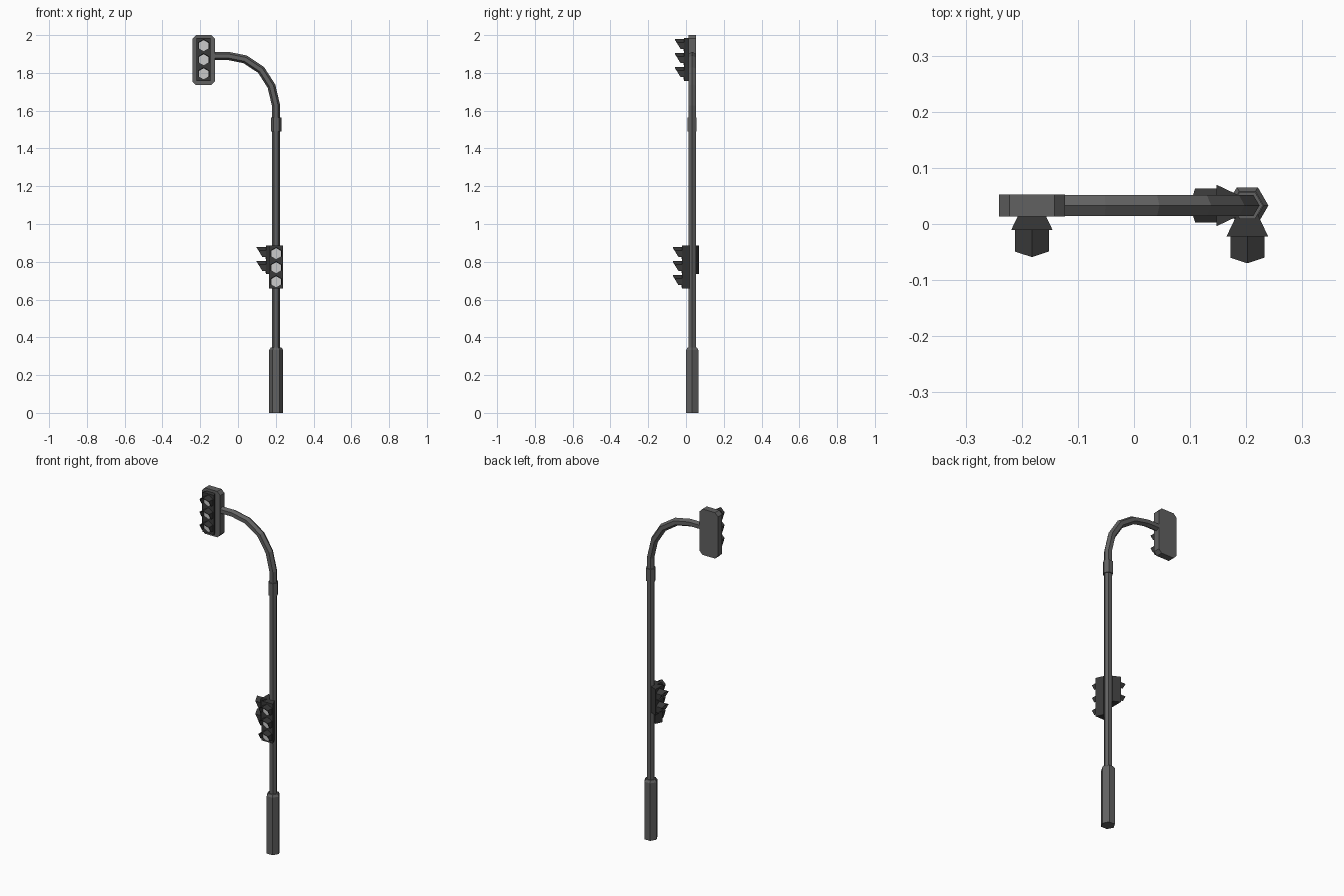
import bpy, bmesh
from math import sin, cos, pi, radians
from mathutils import Vector

if "Cube" in bpy.data.objects:
    bpy.data.objects.remove(bpy.data.objects["Cube"])

CY = 0.033   # y of the pole axis
PX = 0.202   # x of the pole axis


def material(name, v):
    m = bpy.data.materials.new(name)
    m.diffuse_color = (v, v, v, 1)
    m.use_nodes = True
    m.node_tree.nodes["Principled BSDF"].inputs["Base Color"].default_value = m.diffuse_color
    return m


STEEL = material("steel", 0.12)
DARK = material("dark_housing", 0.04)
LENS = material("lens", 0.55)


def finish(name, bm, mat, loc=(0, 0, 0), rot=0):
    bmesh.ops.recalc_face_normals(bm, faces=bm.faces)
    me = bpy.data.meshes.new(name)
    bm.to_mesh(me)
    bm.free()
    me.materials.append(mat)
    ob = bpy.data.objects.new(name, me)
    ob.location = loc
    ob.rotation_euler.z = radians(rot)
    bpy.context.collection.objects.link(ob)
    return ob


def skin(bm, rings):
    """Bridge equal rings of points and cap both ends."""
    vs = [[bm.verts.new(p) for p in r] for r in rings]
    n = len(vs[0])
    for a, b in zip(vs, vs[1:]):
        for i in range(n):
            j = (i + 1) % n
            bm.faces.new((a[i], a[j], b[j], b[i]))
    bm.faces.new(vs[0])
    bm.faces.new(vs[-1])


def hex_sweep(name, path):
    """Six-sided mitred tube along (x, z, radius) points at y = CY."""
    pts = [Vector((x, 0, z)) for x, z, r in path]
    rings = []
    for i, p in enumerate(pts):
        d0 = (p - pts[max(i - 1, 0)]).normalized()
        d1 = (pts[min(i + 1, len(pts) - 1)] - p).normalized()
        t = (d0 + d1).normalized()
        ref = d1 if d1.length else d0
        r = path[i][2]
        side = Vector((t.z, 0, -t.x)) / t.dot(ref)
        rings.append([p + side * r * cos(k * pi / 3)
                      + Vector((0, CY + r * sin(k * pi / 3), 0)) for k in range(6)])
    bm = bmesh.new()
    skin(bm, rings)
    return finish(name, bm, STEEL)


def prism(name, outline, z0, z1, mat, loc, rot=0):
    bm = bmesh.new()
    skin(bm, [[(x, y, z) for x, y in outline] for z in (z0, z1)])
    return finish(name, bm, mat, loc, rot)


def signal(name, loc, count, top, bottom, rot=0):
    """Tapered housing with hooded hexagonal lamps; loc is the top lamp centre."""
    prism(name + "_housing", [(-.037, 0), (.037, 0), (.018, .04), (-.018, .04)],
          bottom, top, DARK, loc, rot)
    lenses, hoods = bmesh.new(), bmesh.new()
    for n in range(count):
        z = -0.0745 * n
        # flat lens
        skin(lenses, [[(.029 * sin(k * pi / 3), y, z + .029 * cos(k * pi / 3))
                       for k in range(6)] for y in (.002, -.002)])
        # hood over the five upper corners, cut on a slant
        rings = []
        for k, d in zip(range(-2, 3), (.018, .038, .048, .038, .018)):
            s, c = sin(k * pi / 3), cos(k * pi / 3)
            rings.append([(r * s, y, z + r * c) for r, y in
                          ((.035, .002), (.035, -d), (.031, -d), (.031, .002))])
        skin(hoods, rings)
    finish(name + "_lenses", lenses, LENS, loc, rot)
    finish(name + "_hoods", hoods, DARK, loc, rot)


# Post, collar and curved arm
hex_sweep("post_base", [(PX, 0, .0375), (PX, .332, .0375), (PX, .345, .029)])
hex_sweep("collar", [(PX, 1.49, .0275), (PX, 1.563, .0275)])
hex_sweep("pole_and_arm", [(PX, .34, .0215), (PX, 1.625, .0215), (.177, 1.73, .0215),
                           (.122, 1.816, .0215), (.037, 1.872, .0215),
                           (-.053, 1.89, .0215), (-.15, 1.89, .0215)])

# Back board of the overhead signal: rectangle with cut corners
w, h, c = .059, .1325, .019
bm = bmesh.new()
outline = [(w, h - c), (w - c, h), (c - w, h), (-w, h - c),
           (-w, c - h), (c - w, -h), (w - c, -h), (w, c - h)]
skin(bm, [[(x, y, z) for x, z in outline] for y in (-.0195, .0195)])
finish("back_board", bm, STEEL, (-.182, CY, 1.8675))

# Signals: overhead, front of pole, and side of pole facing -x
signal("overhead_signal", (-.182, -.011, 1.944), 3, .041, -.188)
signal("pole_signal", (PX, -.022, .843), 3, .043, -.185)
signal("side_signal", (.147, CY, .843), 2, .043, -.107, rot=-90)
